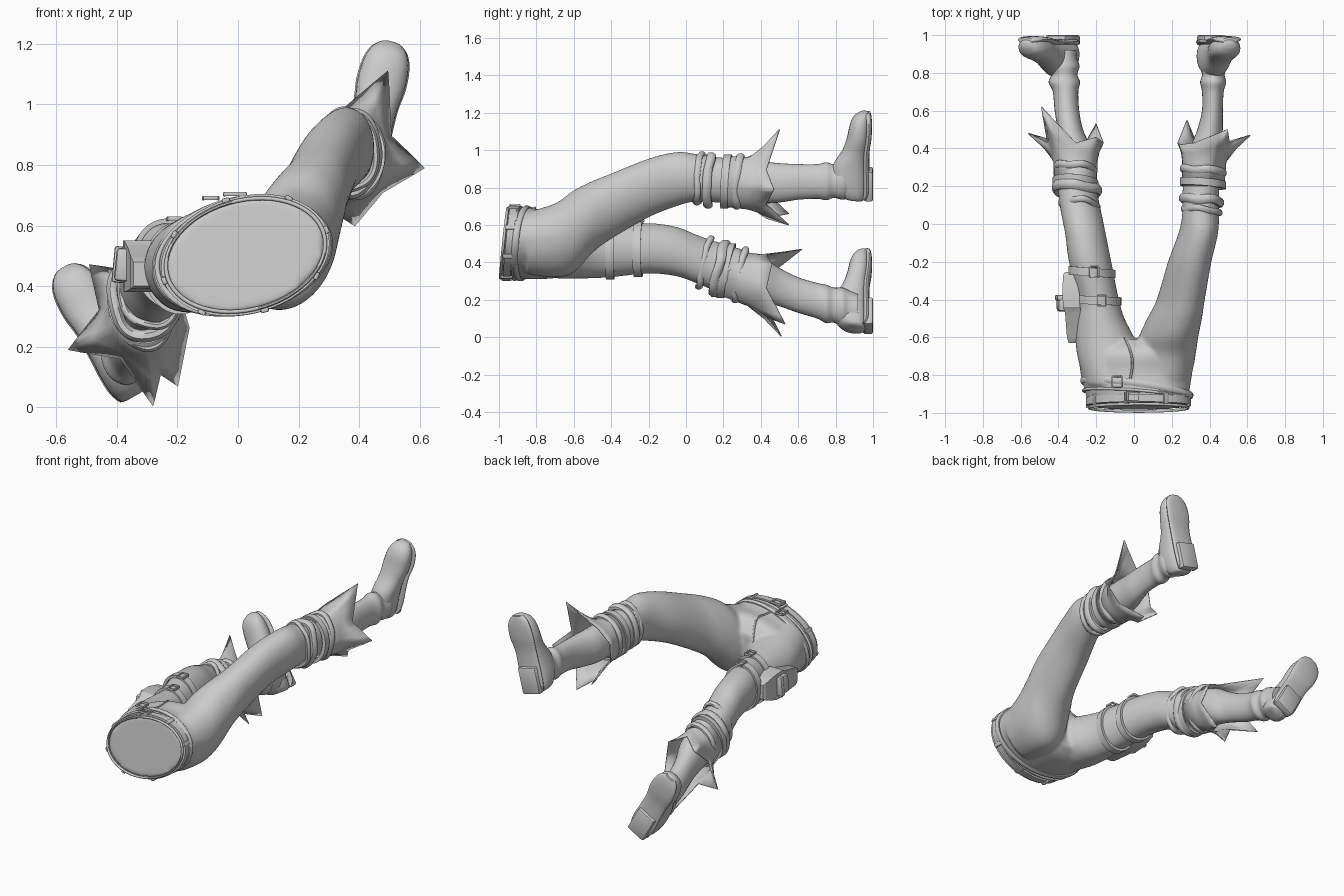
import bpy, bmesh, math
from math import sin, cos, pi, atan2, hypot
from mathutils import Vector, Matrix

if "Cube" in bpy.data.objects:
    bpy.data.objects.remove(bpy.data.objects["Cube"])


def finish(name, bm, angle=40):
    bmesh.ops.recalc_face_normals(bm, faces=bm.faces)
    me = bpy.data.meshes.new(name)
    bm.to_mesh(me)
    bm.free()
    ob = bpy.data.objects.new(name, me)
    bpy.context.collection.objects.link(ob)
    me.shade_smooth()
    me.set_sharp_from_angle(angle=math.radians(angle))
    return ob


def loft(name, rings, caps=True, closed=False, angle=40):
    bm = bmesh.new()
    vs = [[bm.verts.new(p) for p in r] for r in rings]
    pairs = list(zip(vs, vs[1:])) + ([(vs[-1], vs[0])] if closed else [])
    for a, b in pairs:
        n = len(a)
        for i in range(n):
            bm.faces.new((a[i], a[(i + 1) % n], b[(i + 1) % n], b[i]))
    if caps and not closed:
        bm.faces.new(vs[0])
        bm.faces.new(vs[-1])
    return finish(name, bm, angle)


def dense(st, k=5):
    # Catmull-Rom refinement of a station list
    out = []
    for i in range(len(st) - 1):
        p = [st[max(0, min(len(st) - 1, i + j))] for j in (-1, 0, 1, 2)]
        for s in range(k):
            t = s / k
            out.append([b + .5 * t * (c - a + t * (2 * a - 5 * b + 4 * c - d + t * (3 * (b - c) + d - a)))
                        for a, b, c, d in zip(*p)])
    return out + [list(st[-1])]


def oval(y, x0, x1, z0, z1, phi=0, slz=0, n=40):
    # oval section given by its extents in x and z, phi skews it
    return [Vector(((x0 + x1) / 2 + (x1 - x0) / 2 * cos(t), y + slz * sin(t),
                    (z0 + z1) / 2 + (z1 - z0) / 2 * sin(t + phi)))
            for t in [2 * pi * i / n for i in range(n)]]


def band(name, ext, y, hw, ht, slx=0, slz=0, phi=0, sides=4, wob=0):
    # belt (4 sides) or cloth roll (8 sides) around an oval
    x0, x1, z0, z1 = ext
    cx, cz, rx, rz = (x0 + x1) / 2, (z0 + z1) / 2, (x1 - x0) / 2, (z1 - z0) / 2
    rings = []
    for i in range(56):
        t = 2 * pi * i / 56
        w = wob * (sin(3 * t + y * 40) + .6 * sin(5 * t + y * 70))
        ring = []
        for j in range(sides):
            q = 2 * pi * (j + .5) / sides
            k = 1.414 if sides == 4 else 1
            o = ht * k * sin(q) + w
            ring.append((cx + (rx + o) * cos(t), y + slx * cos(t) + slz * sin(t) + hw * k * cos(q) + w,
                         cz + (rz + o) * sin(t + phi)))
        rings.append(ring)
    return loft(name, rings, closed=True, angle=50)


def box(name, loc, size, rot=0, axis='Y', bevel=.006):
    bm = bmesh.new()
    bmesh.ops.create_cube(bm, size=1)
    bmesh.ops.scale(bm, vec=size, verts=bm.verts)
    bmesh.ops.bevel(bm, geom=bm.edges[:], offset=bevel, segments=2, affect='EDGES', profile=.5)
    bmesh.ops.transform(bm, matrix=Matrix.Translation(loc) @ Matrix.Rotation(rot, 4, axis), verts=bm.verts)
    return finish(name, bm)


# Trousers: pelvis and two thighs, fused by voxel remesh
pelvis = [(-.965, -.235, .285, .315, .69, .2, .02), (-.88, -.262, .295, .31, .695, .2, .01),
          (-.78, -.285, .31, .31, .685, .2, 0), (-.68, -.28, .32, .32, .69, .25, 0),
          (-.61, -.17, .22, .36, .62, .3, 0)]
thigh_r = [(-.85, 0, .295, .335, .67, .1), (-.7, .01, .325, .32, .715, .2), (-.6, .025, .34, .345, .785, .25),
           (-.5, .07, .36, .45, .835, .3), (-.4, .12, .375, .525, .875, .3), (-.2, .18, .41, .64, .955, .25),
           (-.05, .235, .445, .70, .99, .15), (.05, .255, .45, .725, .98, 0), (.15, .255, .45, .72, .965, 0),
           (.3, .27, .46, .71, .95, 0)]
thigh_l = [(-.85, -.26, .05, .33, .65, 0), (-.7, -.3, .03, .315, .63, 0), (-.6, -.31, 0, .312, .615, 0),
           (-.5, -.305, -.05, .315, .605, 0), (-.4, -.3, -.08, .32, .60, 0), (-.2, -.345, -.12, .34, .61, -.1),
           (-.05, -.365, -.15, .325, .59, -.1), (.05, -.385, -.17, .29, .55, -.1),
           (.15, -.4, -.19, .25, .515, -.1), (.3, -.405, -.2, .2, .47, 0)]
parts = [loft("trousers", [oval(*s) for s in dense(st)]) for st in (pelvis, thigh_r, thigh_l)]
trousers = parts[0]
bm = bmesh.new()
for p in parts:
    bm.from_mesh(p.data)
bm.to_mesh(trousers.data)
bm.free()
for p in parts[1:]:
    bpy.data.objects.remove(p)
m = trousers.modifiers.new("fuse", 'REMESH')
m.mode, m.voxel_size, m.use_smooth_shade = 'VOXEL', .011, True
m = trousers.modifiers.new("relax", 'SMOOTH')
m.factor, m.iterations = .5, 8

# Fly seam laid on the trousers
bpy.context.view_layer.update()
te = trousers.evaluated_get(bpy.context.evaluated_depsgraph_get())
seam = []
for i in range(13):
    u = i / 12
    x, y = -.05 + .03 * u + .025 * sin(pi * u), -.6 - .22 * u
    hit, co, no, _ = te.ray_cast(Vector((x, y, 2)), Vector((0, 0, -1)))
    if hit:
        seam.append([co + Vector((.007 * cos(a), 0, .007 * sin(a))) for a in [pi * k / 3 for k in range(6)]])
if len(seam) > 1:
    loft("fly_seam", seam)

# Waist belts, loops and buckles
waist = (-.245, .293, .31, .695)
band("waist_belt", waist, -.94, .02, .009, 0, .02, .2)
band("waist_rim", (-.238, .288, .315, .69), -.972, .008, .007, 0, .02, .2, 8)
band("hip_belt", (-.275, .303, .308, .692), -.868, .018, .011, -.04, .025, .2, 8, .001)
band("hip_belt_edge", (-.268, .298, .308, .694), -.9, .008, .009, -.02, .02, .2, 8, .001)
for k in range(8):
    t = 2 * pi * (k + .3) / 8
    box("belt_loop", (.024 + .275 * cos(t), -.94 + .02 * sin(t), .502 + .2 * sin(t + .2)),
        (.016, .06, .026), -atan2(sin(t + .2), cos(t)), 'Y', .004)


def buckle(name, loc, w, h, tilt=0):
    x, y, z = loc
    for s in (-1, 1):
        box(name + "_bar", (x + s * w / 2, y, z), (.009, h, .014), 0, 'Y', .003)
        box(name + "_rail", (x, y + s * h / 2, z + .001), (w, .009, .014), tilt, 'Y', .003)


buckle("waist_buckle", (-.01, -.915, .703), .07, .05)
buckle("hip_buckle", (-.09, -.835, .69), .05, .055)

# Thigh straps, holster and pouch
band("thigh_strap", (-.305, -.075, .315, .605), -.405, .022, .008, -.005, 0)
band("thigh_strap", (-.34, -.105, .33, .615), -.255, .022, .008, -.01, 0, -.1)
buckle("strap_buckle", (-.17, -.405, .615), .045, .055)
buckle("strap_buckle", (-.21, -.255, .622), .045, .055)
hol = [(-.63, -.345, -.29, .4, .48), (-.6, -.355, -.28, .39, .5), (-.47, -.365, -.28, .385, .53),
       (-.44, -.375, -.285, .38, .55), (-.36, -.38, -.29, .39, .55), (-.27, -.375, -.315, .42, .53),
       (-.255, -.365, -.33, .43, .52)]
loft("holster", [[(x0, y, z0), (x1, y, z0), (x1, y, z1), (x0, y, z1)] for y, x0, x1, z0, z1 in hol], angle=30)
box("pouch", (-.375, -.425, .47), (.06, .075, .11), .1, 'Y', .012)
box("pouch_flap", (-.38, -.39, .47), (.065, .03, .12), .1, 'Y', .008)

# Lower legs: rolled cloth, flared cuff, boot shaft, foot
shaft_r = [(.22, .28, .45, .72, .95), (.4, .3, .46, .715, .94), (.5, .335, .47, .72, .93), (.6, .36, .47, .735, .925),
           (.7, .36, .475, .74, .925), (.75, .35, .488, .732, .935), (.79, .36, .48, .745, .925),
           (.835, .348, .495, .735, .945), (.87, .357, .485, .742, .935), (.92, .355, .48, .745, .93)]
shaft_l = [(.22, -.4, -.2, .23, .49), (.4, -.4, -.23, .19, .43), (.5, -.405, -.27, .165, .37),
           (.6, -.42, -.29, .13, .32), (.7, -.43, -.295, .10, .29), (.75, -.452, -.285, .075, .28),
           (.79, -.44, -.3, .078, .265), (.835, -.465, -.288, .055, .265), (.87, -.45, -.3, .055, .25),
           (.92, -.44, -.305, .05, .23)]
rolls_r = [(.07, .262, .455, .715, .975, .018), (.125, .26, .46, .71, .97, .026), (.28, .262, .475, .70, .965, .022)]
rolls_l = [(.10, -.385, -.19, .265, .525, .018), (.18, -.415, -.195, .235, .5, .028), (.29, -.41, -.21, .2, .47, .02)]
tips_r = [(.495, .5, 1.11), (.615, .47, .79), (.385, .55, .60), (.28, .55, .66), (.24, .42, .88)]
tips_l = [(-.49, .62, .47), (-.56, .48, .19), (-.28, .51, .005), (-.2, .53, .07), (-.2, .46, .39)]
foot = [(0, .9, .95, .04), (.012, .84, .962, .06), (.05, .8, .97, .072), (.11, .775, .97, .075), (.19, .785, .968, .072),
        (.27, .835, .97, .072), (.34, .86, .98, .08), (.41, .875, .983, .076), (.455, .895, .98, .06),
        (.48, .925, .975, .035), (.487, .945, .965, .012)]


def cuff(name, tips, centre, ext, y):
    # jagged hem: tips with a notch midway between neighbours
    cx, cz = centre
    tips = sorted(tips, key=lambda p: atan2(p[2] - cz, p[0] - cx))
    hem = []
    for i, p in enumerate(tips):
        q = tips[(i + 1) % len(tips)]
        a = atan2(p[2] - cz, p[0] - cx)
        g = (atan2(q[2] - cz, q[0] - cx) - a) % (2 * pi)
        r = .15 if g > .6 else .19
        hem += [Vector(p), Vector((cx + r * cos(a + g / 2), .43, cz + r * sin(a + g / 2)))]
    edge = [hem[i].lerp(hem[(i + 1) % len(hem)], k / 4) for i in range(len(hem)) for k in range(4)]
    ex, ez = (ext[0] + ext[1]) / 2, (ext[2] + ext[3]) / 2
    rx, rz = (ext[1] - ext[0]) / 2, (ext[3] - ext[2]) / 2

    def ring(yy, k, sx):
        out = []
        for p in edge:
            a = atan2(p.z - cz, p.x - cx)
            out.append(Vector((ex + sx * (cx - ex) + k * rx * cos(a), yy, ez + sx * (cz - ez) + k * rz * sin(a))))
        return out
    low, mid = ring(y, 1, 0), ring(.33, 1.04, .7)
    near = [a.lerp(b, .5) - Vector((b.x - cx, 0, b.z - cz)) * .04 for a, b in zip(mid, edge)]
    ob = loft(name, [low, mid, near, edge], caps=False, angle=60)
    s = ob.modifiers.new("cloth", 'SOLIDIFY')
    s.thickness, s.offset = .006, 0


def lower_leg(side, shaft, rolls, tips, centre, ext, slope, heel, toe):
    loft(side + "_boot_shaft", [oval(*s, n=28) for s in dense(shaft)])
    for y, x0, x1, z0, z1, r in rolls:
        band(side + "_cloth_roll", (x0, x1, z0, z1), y, r, r * .8, -.01, slope, 0, 8, .004)
    band(side + "_knee_strap", ext, .215, .02, .011, -.01, slope)
    cuff(side + "_cuff", tips, centre, ext, .2)
    o = Vector((heel[0], 0, heel[1]))
    d = Vector((toe[0], 0, toe[1])) - o
    d.normalize()
    lat = Vector((d.z, 0, -d.x))

    def section(s, a, b, w, n=24):
        return [o + d * s + lat * w * cos(t) + Vector((0, (a + b) / 2 + (b - a) / 2 * math.copysign(abs(sin(t)) ** .8, sin(t)), 0))
                for t in [2 * pi * i / n for i in range(n)]]
    loft(side + "_foot", [section(*s) for s in dense(foot, 4)])
    loft(side + "_sole", [section(s, b - .022, b + .012, w * 1.05) for s, a, b, w in dense(foot[1:-1], 3)])
    c = o + d * .085
    box(side + "_heel", (c.x, .975, c.z), (.125, .05, .165), atan2(d.x, d.z), 'Y', .012)


lower_leg("right", shaft_r, rolls_r, tips_r, (.375, .82), (.255, .475, .70, .965), .01, (.39, .735), (.508, 1.21))
lower_leg("left", shaft_l, rolls_l, tips_l, (-.31, .29), (-.42, -.2, .22, .49), .03, (-.335, .04), (-.57, .455))
